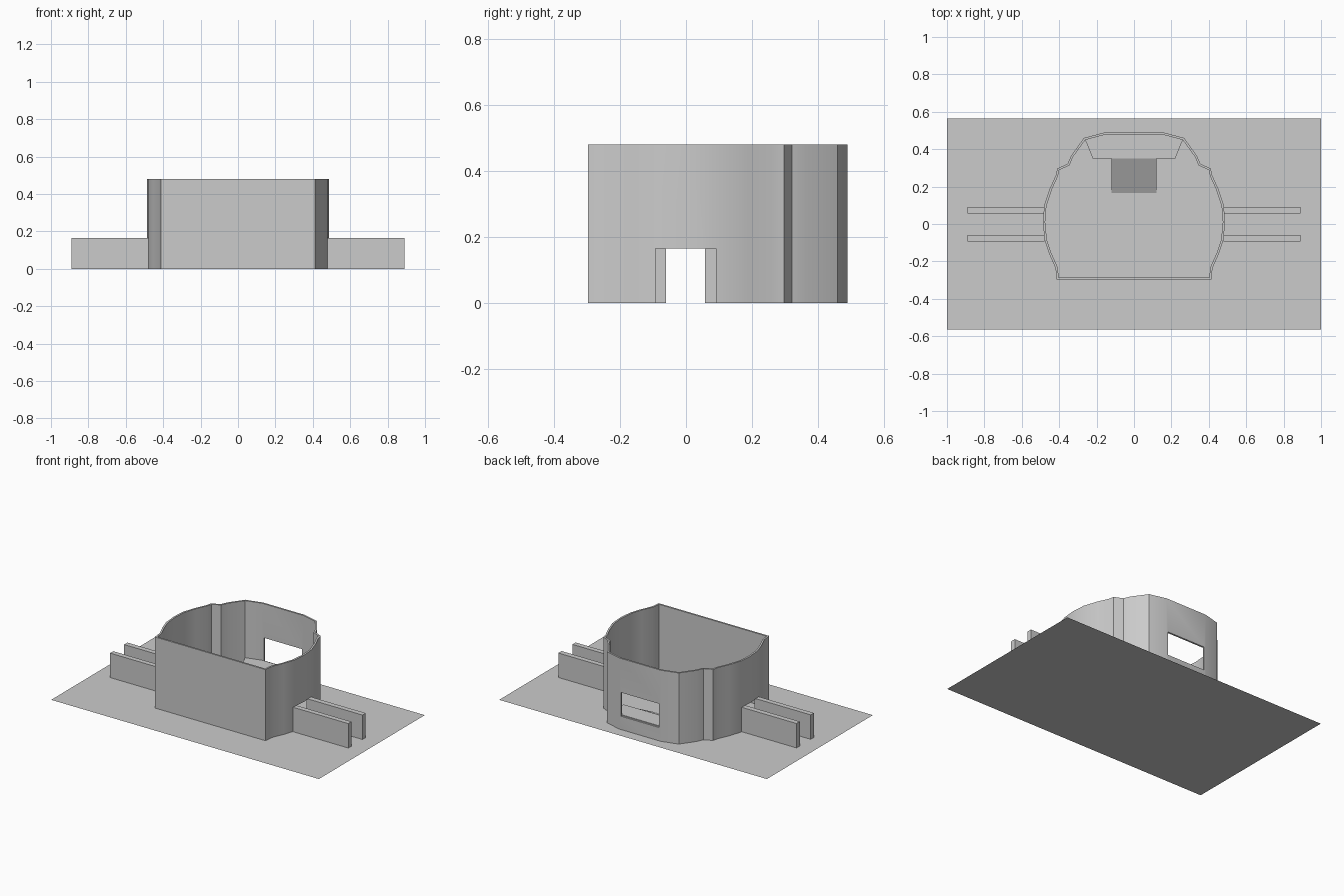
import bpy, bmesh

if "Cube" in bpy.data.objects:
    bpy.data.objects.remove(bpy.data.objects["Cube"])


def make_object(name, bm):
    bmesh.ops.recalc_face_normals(bm, faces=bm.faces)
    mesh = bpy.data.meshes.new(name)
    bm.to_mesh(mesh)
    bm.free()
    ob = bpy.data.objects.new(name, mesh)
    bpy.context.collection.objects.link(ob)
    return ob


def box(name, x0, x1, y0, y1, z0, z1):
    bm = bmesh.new()
    bmesh.ops.create_cube(bm, size=1)
    for v in bm.verts:
        v.co = ((x0 + x1) / 2 + v.co.x * (x1 - x0),
                (y0 + y1) / 2 + v.co.y * (y1 - y0),
                (z0 + z1) / 2 + v.co.z * (z1 - z0))
    return make_object(name, bm)


def prism(name, pts, offset):
    """Extrude a polygon along an offset vector."""
    bm = bmesh.new()
    face = bm.faces.new([bm.verts.new(p) for p in pts])
    ext = bmesh.ops.extrude_face_region(bm, geom=[face])
    verts = [g for g in ext["geom"] if isinstance(g, bmesh.types.BMVert)]
    bmesh.ops.translate(bm, verts=verts, vec=offset)
    return make_object(name, bm)


def activate(ob):
    bpy.ops.object.select_all(action='DESELECT')
    bpy.context.view_layer.objects.active = ob
    ob.select_set(True)


# Flat ground sheet
bm = bmesh.new()
bm.faces.new([bm.verts.new(p) for p in
              [(-1, -.565, 0), (1, -.565, 0), (1, .565, 0), (-1, .565, 0)]])
make_object("ground_sheet", bm)

# Room wall: mirrored half outline, open top and bottom
half = [(.413, -.298), (.42, -.235), (.453, -.16), (.478, -.085), (.487, .01),
        (.48, .10), (.45, .19), (.418, .26), (.41, .297), (.355, .322),
        (.337, .364), (.268, .46), (.155, .49)]
outline = half + [(-x, y) for x, y in reversed(half)]
WALL_TOP = .48
bm = bmesh.new()
low = [bm.verts.new((x, y, 0)) for x, y in outline]
high = [bm.verts.new((x, y, WALL_TOP)) for x, y in outline]
n = len(outline)
for i in range(n):
    j = (i + 1) % n
    bm.faces.new((low[i], low[j], high[j], high[i]))
wall = make_object("room_wall", bm)
activate(wall)
sol = wall.modifiers.new("thickness", 'SOLIDIFY')
sol.thickness = .012
sol.offset = -1
sol.use_even_offset = True
bpy.ops.object.modifier_apply(modifier=sol.name)

# Side doorways and the back window
cutters = [box("door_cutter", -.6, .6, -.06, .057, -.1, .165),
           box("window_cutter", -.142, .142, .42, .6, .09, .25)]
for cutter in cutters:
    cutter.hide_render = True
    activate(wall)
    cut = wall.modifiers.new("opening", 'BOOLEAN')
    cut.operation = 'DIFFERENCE'
    cut.solver = 'EXACT'
    cut.object = cutter
    bpy.ops.object.modifier_apply(modifier=cut.name)
    bpy.data.objects.remove(cutter)
activate(wall)
bpy.ops.object.shade_smooth_by_angle(angle=.5)

# Passage walls on both sides
for side, s in (("left", -1), ("right", 1)):
    for place, y0, y1 in (("front", -.094, -.06), ("back", .057, .092)):
        x0, x1 = sorted((s * .478, s * .89))
        box(f"{side}_passage_wall_{place}", x0, x1, y0, y1, 0, .165)

# Platform under the window, with a ramp down to the floor
plat = [(.22, .35), (.262, .452), (.155, .479)]
plat += [(-x, y) for x, y in reversed(plat)]
prism("window_platform", [(x, y, 0) for x, y in plat], (0, 0, .095))
prism("platform_ramp", [(-.12, .35, 0), (-.12, .35, .095), (-.12, .165, 0)], (.24, 0, 0))
